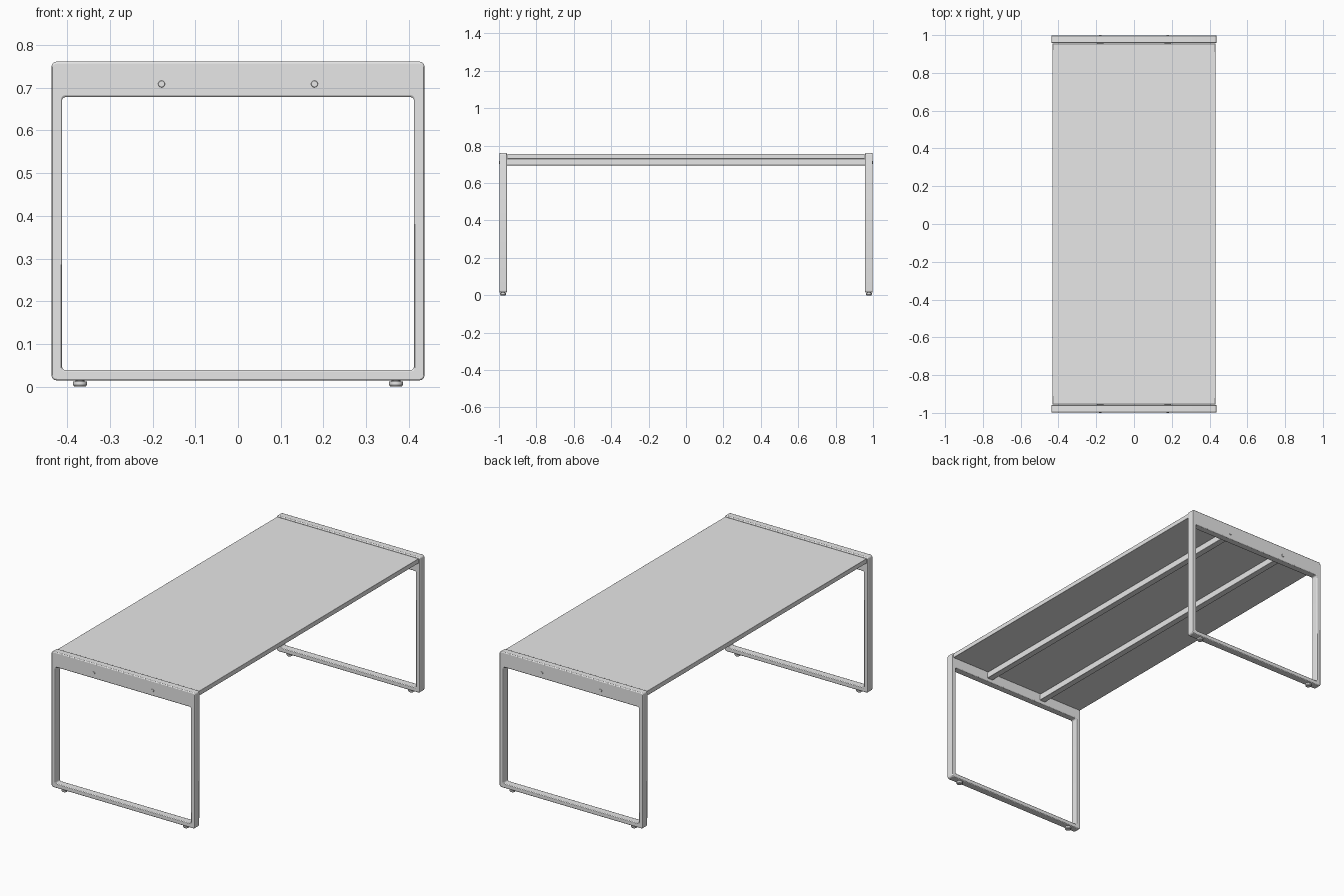
import bpy, bmesh, math
from mathutils import Matrix, Vector

cube = bpy.data.objects.get("Cube")
if cube:
    bpy.data.objects.remove(cube, do_unlink=True)

grey = bpy.data.materials.new("light_grey")
grey.use_nodes = True
grey.diffuse_color = (0.8, 0.8, 0.8, 1)
grey.node_tree.nodes["Principled BSDF"].inputs["Base Color"].default_value = (0.8, 0.8, 0.8, 1)


def finish(name, bm, bevel=0, segments=2):
    """Turn a bmesh into a named, shaded object with softened edges."""
    bmesh.ops.recalc_face_normals(bm, faces=bm.faces)
    mesh = bpy.data.meshes.new(name)
    bm.to_mesh(mesh)
    bm.free()
    mesh.materials.append(grey)
    obj = bpy.data.objects.new(name, mesh)
    bpy.context.collection.objects.link(obj)
    bpy.ops.object.select_all(action='DESELECT')
    obj.select_set(True)
    bpy.context.view_layer.objects.active = obj
    bpy.ops.object.shade_smooth_by_angle(angle=math.radians(35))
    if bevel:
        mod = obj.modifiers.new("soft_edges", 'BEVEL')
        mod.width, mod.segments = bevel, segments
        mod.limit_method, mod.angle_limit = 'ANGLE', math.radians(40)
    return obj


def box(name, lo, hi, bevel):
    bm = bmesh.new()
    lo, hi = Vector(lo), Vector(hi)
    size = hi - lo
    bmesh.ops.create_cube(bm, size=1, matrix=Matrix.Translation((lo + hi) / 2) @ Matrix.Diagonal((*size, 1)))
    return finish(name, bm, bevel)


def cylinder(bm, r1, r2, depth, matrix):
    bmesh.ops.create_cone(bm, cap_ends=True, segments=24, radius1=r1, radius2=r2, depth=depth, matrix=matrix)


def rounded_rect(half_x, z0, z1, r, steps=6):
    """Rounded rectangle outline in the xz plane."""
    corners = [(half_x - r, z1 - r, 0), (r - half_x, z1 - r, 90),
               (r - half_x, z0 + r, 180), (half_x - r, z0 + r, 270)]
    return [(cx + r * math.cos(math.radians(a + 90 * i / steps)),
             cz + r * math.sin(math.radians(a + 90 * i / steps)))
            for cx, cz, a in corners for i in range(steps + 1)]


def leg_frame(name, y0, y1):
    """Closed loop frame: deep top beam, slim legs and floor bar."""
    bm = bmesh.new()
    outer = rounded_rect(0.4365, 0.015, 0.761, 0.011)
    inner = rounded_rect(0.412, 0.039, 0.678, 0.008)
    rings = [[bm.verts.new((x, y, z)) for x, z in pts]
             for pts, y in ((outer, y0), (inner, y0), (inner, y1), (outer, y1))]
    n = len(outer)
    for k in range(4):
        a, b = rings[k], rings[(k + 1) % 4]
        for i in range(n):
            j = (i + 1) % n
            bm.faces.new((a[i], a[j], b[j], b[i]))
    return finish(name, bm, 0.004)


# End frames with their bolts and feet
for end, s in (("front", -1), ("back", 1)):
    leg_frame(end + "_leg_frame", s * 0.958, s * 0.998)
    for side, t in (("right", -1), ("left", 1)):
        # Low domed bolt head on the outer face
        bm = bmesh.new()
        cylinder(bm, 0.009, 0.007, 0.004,
                 Matrix.Translation((t * 0.179, s * 0.998, 0.709)) @ Matrix.Rotation(s * -math.pi / 2, 4, 'X'))
        finish(f"{end}_{side}_bolt", bm)
        # Levelling foot: short stem on a round pad
        bm = bmesh.new()
        cylinder(bm, 0.010, 0.010, 0.010, Matrix.Translation((t * 0.37, s * 0.978, 0.014)))
        cylinder(bm, 0.016, 0.016, 0.008, Matrix.Translation((t * 0.37, s * 0.978, 0.008)))
        cylinder(bm, 0.013, 0.016, 0.004, Matrix.Translation((t * 0.37, s * 0.978, 0.002)))
        finish(f"{end}_{side}_foot", bm)

# Table top between the frames
box("table_top", (-0.431, -0.955, 0.730), (0.431, 0.955, 0.755), 0.0015)

# Support rails under the top, running frame to frame
for side, t in (("right", -1), ("left", 1)):
    box(side + "_support_rail", (t * 0.179 - 0.0175, -0.96, 0.695), (t * 0.179 + 0.0175, 0.96, 0.730), 0.002)
